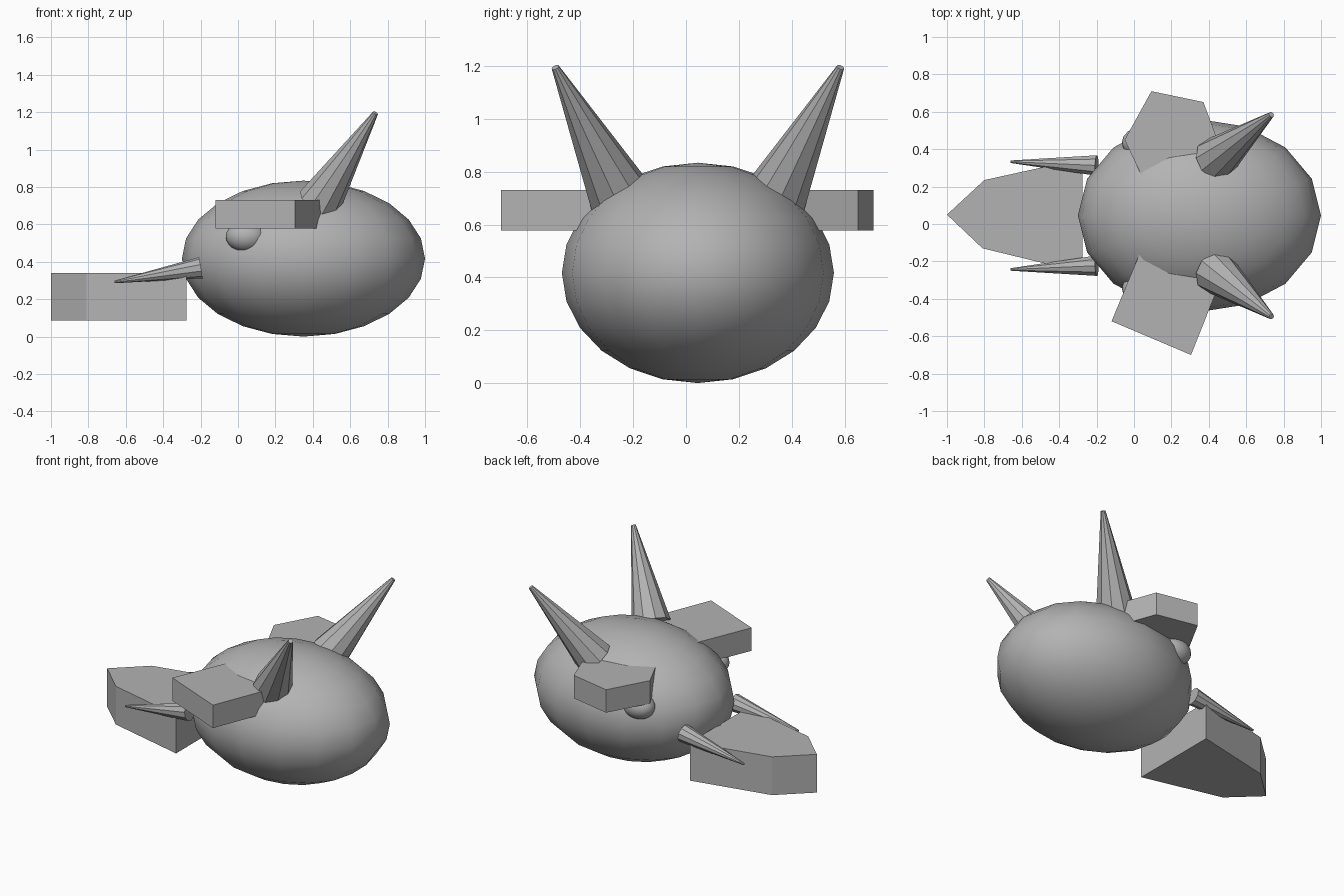
import bpy
import bmesh
from mathutils import Vector

cube = bpy.data.objects.get("Cube")
if cube:
    bpy.data.objects.remove(cube, do_unlink=True)

grey = bpy.data.materials.new("plain grey")
grey.use_nodes = True
grey.diffuse_color = (0.45, 0.45, 0.45, 1)
grey.node_tree.nodes["Principled BSDF"].inputs["Base Color"].default_value = (0.45, 0.45, 0.45, 1)

MID_Y = 0.045  # symmetry plane of the animal, which looks towards -x


def finish(name, bm, smooth=False):
    bmesh.ops.recalc_face_normals(bm, faces=bm.faces)
    for face in bm.faces:
        face.smooth = smooth
    mesh = bpy.data.meshes.new(name)
    bm.to_mesh(mesh)
    bm.free()
    mesh.materials.append(grey)
    obj = bpy.data.objects.new(name, mesh)
    bpy.context.collection.objects.link(obj)
    return obj


def ellipsoid(name, centre, radii):
    bm = bmesh.new()
    bmesh.ops.create_uvsphere(bm, u_segments=16, v_segments=12, radius=1)
    bmesh.ops.scale(bm, vec=radii, verts=bm.verts)
    bmesh.ops.translate(bm, vec=centre, verts=bm.verts)
    return finish(name, bm, True)


def slab(name, outline, low, high):
    bm = bmesh.new()
    base = bm.faces.new([bm.verts.new((x, y, low)) for x, y in outline])
    top = bmesh.ops.extrude_face_region(bm, geom=[base])["geom"]
    bmesh.ops.translate(bm, vec=(0, 0, high - low),
                        verts=[v for v in top if isinstance(v, bmesh.types.BMVert)])
    if base not in bm.faces:
        bmesh.ops.holes_fill(bm, edges=bm.edges)
    return finish(name, bm)


def spike(name, start, end, r1, r2):
    start, end = Vector(start), Vector(end)
    axis = end - start
    bm = bmesh.new()
    bmesh.ops.create_cone(bm, cap_ends=True, segments=10, radius1=r1, radius2=r2,
                          depth=axis.length)
    bmesh.ops.rotate(bm, cent=(0, 0, 0), verts=bm.verts,
                     matrix=axis.to_track_quat("Z", "Y").to_matrix())
    bmesh.ops.translate(bm, vec=(start + end) / 2, verts=bm.verts)
    return finish(name, bm)


# Body and snout
ellipsoid("body", (0.35, MID_Y, 0.417), (0.65, 0.515, 0.417))
slab("snout", [(-1, 0.05), (-0.81, -0.13), (-0.275, -0.26), (-0.275, 0.35), (-0.8, 0.235)],
     0.085, 0.34)

# Ears, whose inner ends sit inside the body
slab("front_ear", [(-0.12, -0.52), (0.305, -0.70), (0.54, -0.11), (0.1, 0.01)], 0.577, 0.73)
slab("back_ear", [(0.093, 0.71), (-0.05, 0.45), (0.12, 0.09), (0.54, 0.2), (0.371, 0.652)],
     0.577, 0.73)

# Mirrored horns, tusks and eyes
for side, label in ((-1, "front"), (1, "back")):
    spike(label + "_horn", (0.435, MID_Y + side * 0.3, 0.715),
          (0.735, MID_Y + side * 0.54, 1.195), 0.12, 0.015)
    spike(label + "_tusk", (-0.2, MID_Y + side * 0.268, 0.368),
          (-0.66, MID_Y + side * 0.288, 0.292), 0.057, 0.007)
    ellipsoid(label + "_eye", (0.045, MID_Y + side * 0.39, 0.535), (0.11, 0.085, 0.083))
